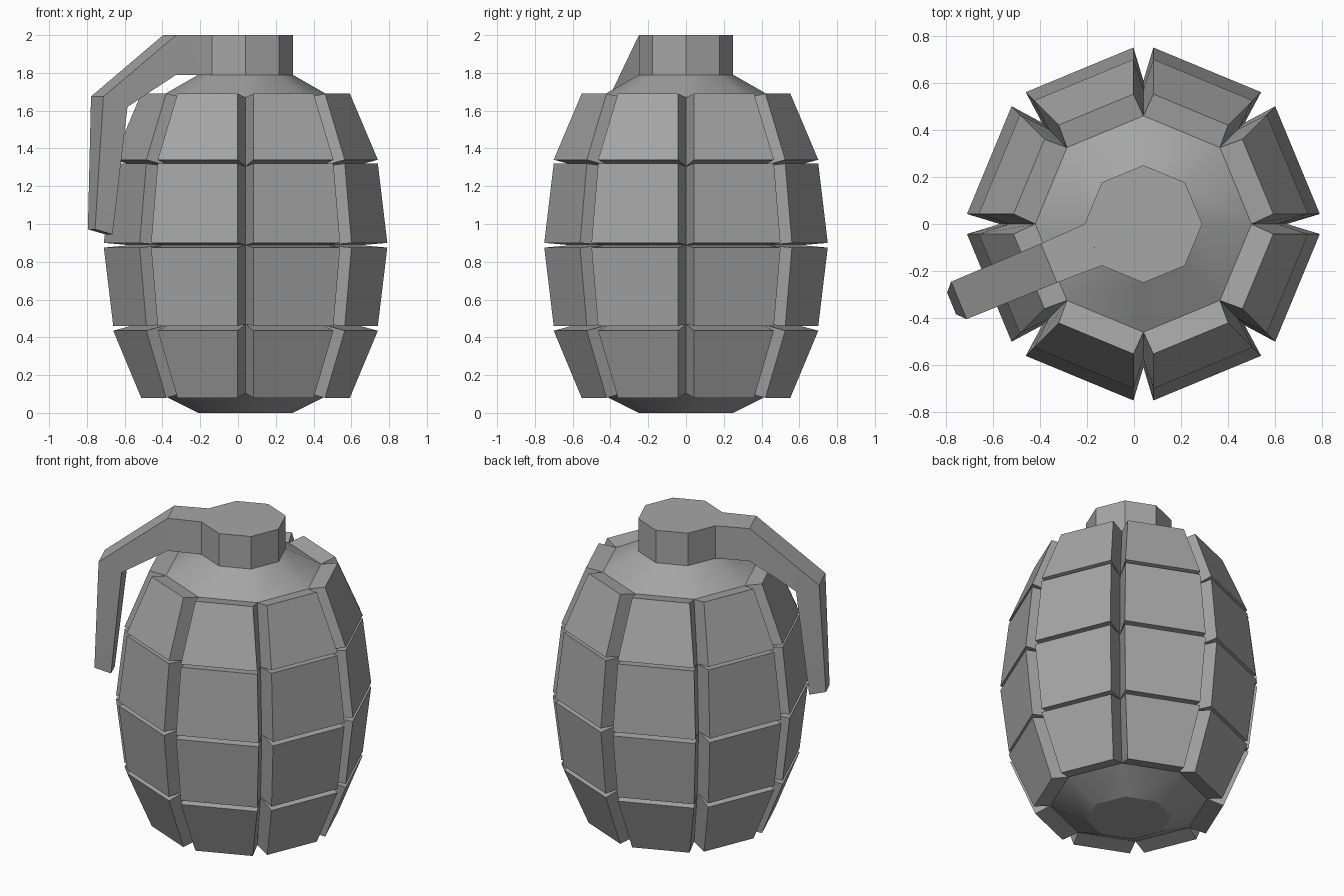
import bpy, bmesh, math
from mathutils import Vector

cube = bpy.data.objects.get("Cube")
if cube:
    bpy.data.objects.remove(cube, do_unlink=True)

SIDES = 8
AXIS = Vector((0.04, 0, 0))  # the lever shifts the body off centre

grey = bpy.data.materials.new("cast_grey")
grey.use_nodes = True
grey.diffuse_color = (0.38, 0.38, 0.38, 1)
grey.node_tree.nodes["Principled BSDF"].inputs["Base Color"].default_value = (0.38, 0.38, 0.38, 1)


def corner(i, radius, z):
    a = math.tau * i / SIDES
    return AXIS + Vector((radius * math.cos(a), radius * math.sin(a), z))


def ring(bm, radius, z):
    return [bm.verts.new(corner(i, radius, z)) for i in range(SIDES)]


def bridge(bm, lower, upper):
    n = len(lower)
    for i in range(n):
        j = (i + 1) % n
        bm.faces.new((lower[i], lower[j], upper[j], upper[i]))


def finish(bm, name, smooth_angle=26):
    bmesh.ops.recalc_face_normals(bm, faces=bm.faces)
    mesh = bpy.data.meshes.new(name)
    bm.to_mesh(mesh)
    bm.free()
    mesh.materials.append(grey)
    obj = bpy.data.objects.new(name, mesh)
    bpy.context.collection.objects.link(obj)
    bpy.ops.object.select_all(action="DESELECT")
    obj.select_set(True)
    bpy.context.view_layer.objects.active = obj
    bpy.ops.object.shade_smooth_by_angle(angle=math.radians(smooth_angle))
    return obj


# Body: core rings at the groove floors, with a tapered block on every panel
GROOVE = 0.046
core = [(0.46, 0.105), (0.57, 0.47), (0.61, 0.888), (0.57, 1.305), (0.46, 1.67)]
# outer block rows: lower radius, lower z, upper radius, upper z
rows = [(0.57, 0.08, 0.718, 0.435), (0.718, 0.46, 0.768, 0.875),
        (0.768, 0.9, 0.718, 1.32), (0.718, 1.34, 0.57, 1.69)]

bm = bmesh.new()
rings = [ring(bm, r, z) for r, z in core]
for k, (r0, z0, r1, z1) in enumerate(rows):
    for i in range(SIDES):
        j = (i + 1) % SIDES
        inner = [rings[k][i], rings[k][j], rings[k + 1][j], rings[k + 1][i]]
        outer = []
        for radius, z, ends in ((r0, z0, (i, i + 1)), (r1, z1, (i + 1, i))):
            a, b = (corner(e, radius, z) for e in ends)
            step = (b - a).normalized() * GROOVE
            outer += [bm.verts.new(a + step), bm.verts.new(b - step)]
        bridge(bm, inner, outer)
        bm.faces.new(outer)

# Sloping base and shoulder
base = ring(bm, 0.25, 0)
shoulder = ring(bm, 0.25, 1.79)
bridge(bm, base, rings[0])
bridge(bm, rings[-1], shoulder)
bm.faces.new(base[::-1])
finish(bm, "segmented_body")

# Neck
bm = bmesh.new()
low, high = ring(bm, 0.25, 1.79), ring(bm, 0.25, 2.0)
bridge(bm, low, high)
bm.faces.new(high)
finish(bm, "neck")

# Lever: sections swept out from one neck face
heading = math.radians(202.5)
out = Vector((math.cos(heading), math.sin(heading), 0))
side = Vector((-out.y, out.x, 0))
# outer distance, outer z, inner distance, inner z, half width
sections = [(0.231, 2.0, 0.231, 1.79, 0.0957), (0.435, 2.0, 0.435, 1.79, 0.09),
            (0.85, 1.675, 0.712, 1.62, 0.086), (0.883, 0.972, 0.783, 0.945, 0.05)]
bm = bmesh.new()
loops = []
for d0, z0, d1, z1, w in sections:
    loops.append([bm.verts.new(AXIS + out * d + side * s + Vector((0, 0, z)))
                  for d, z, s in ((d0, z0, w), (d0, z0, -w), (d1, z1, -w), (d1, z1, w))])
for a, b in zip(loops, loops[1:]):
    bridge(bm, a, b)
bm.faces.new(loops[0])
bm.faces.new(loops[-1])
finish(bm, "safety_lever")
